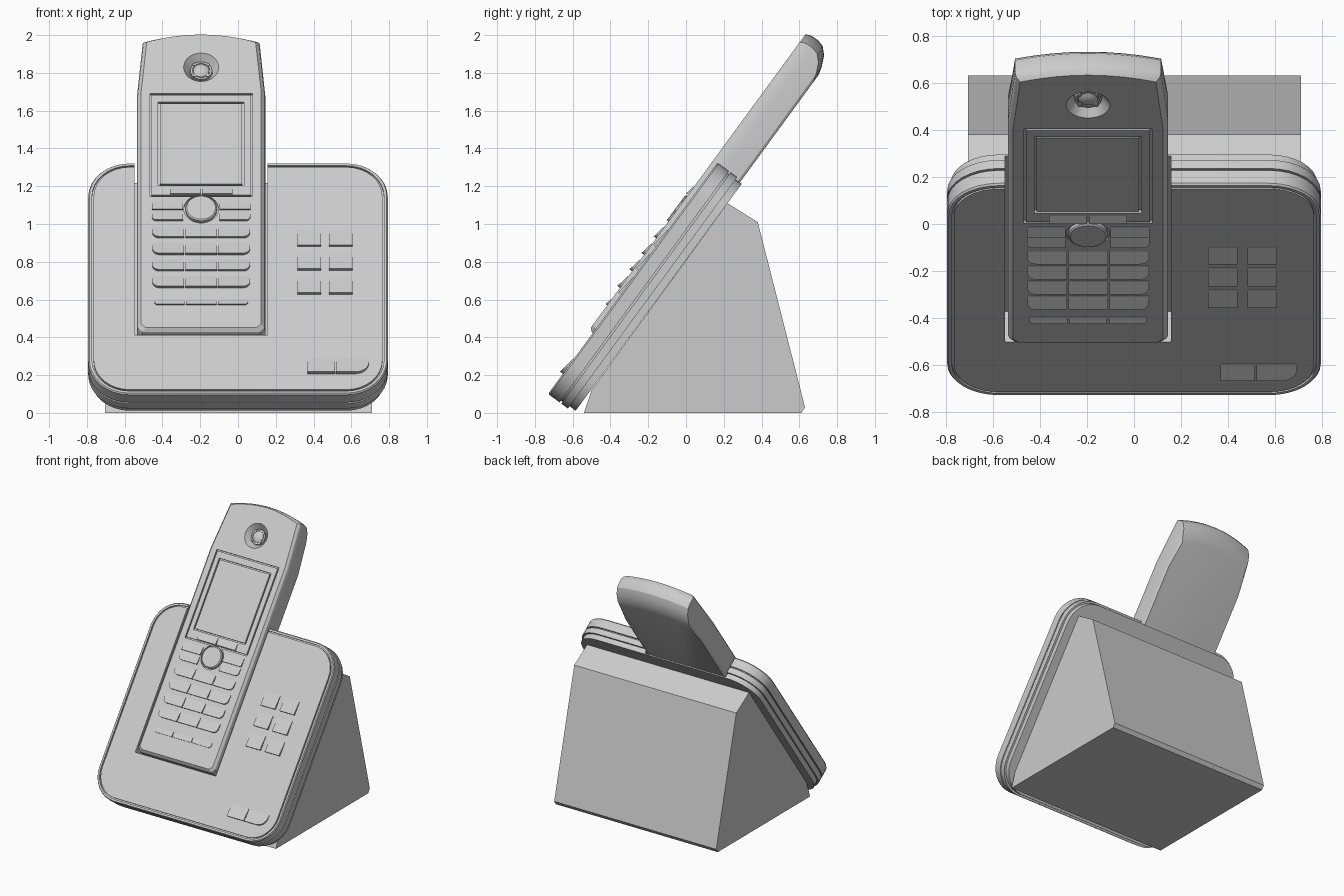
import bpy, bmesh, math
from mathutils import Matrix

if "Cube" in bpy.data.objects:
    bpy.data.objects.remove(bpy.data.objects["Cube"])

grey = bpy.data.materials.new("light_grey")
grey.use_nodes = True
COLOUR = (0.6, 0.6, 0.6, 1)
grey.diffuse_color = COLOUR
grey.node_tree.nodes["Principled BSDF"].inputs["Base Color"].default_value = COLOUR

# Sloped working frame: x across, v up the slope, w out of the front face
TILT = Matrix.Translation((0, -0.73, 0.10)) @ Matrix.Rotation(math.radians(53.8), 4, "X")
MID = -0.195      # handset centre line
FACE = 0.025      # handset front face


def to_v(z, w=0):
    """Height above the ground to distance up the slope."""
    return (z - 0.10 - 0.59 * w) / 0.807


def loft(name, layers, matrix=TILT):
    """Skin equal-length outlines; each layer is (outline, w), w a number or rule."""
    bm = bmesh.new()
    rings = [[bm.verts.new((x, v, w(v) if callable(w) else w)) for x, v in pts]
             for pts, w in layers]
    n = len(rings[0])
    for a, b in zip(rings, rings[1:]):
        for i in range(n):
            j = (i + 1) % n
            bm.faces.new((a[i], a[j], b[j], b[i]))
    bm.faces.new(rings[0][::-1])
    bm.faces.new(rings[-1])
    bmesh.ops.recalc_face_normals(bm, faces=bm.faces)
    me = bpy.data.meshes.new(name)
    bm.to_mesh(me)
    bm.free()
    me.transform(matrix)
    me.materials.append(grey)
    ob = bpy.data.objects.new(name, me)
    bpy.context.collection.objects.link(ob)
    return ob


def box(x0, x1, v0, v1, radii=(0, 0, 0, 0), steps=8):
    """Rectangle with a radius for each corner, counter-clockwise from low left."""
    pts = []
    signs = ((1, 1), (-1, 1), (-1, -1), (1, -1))
    corners = ((x0, v0), (x1, v0), (x1, v1), (x0, v1))
    for k, ((x, v), (sx, sv), r) in enumerate(zip(corners, signs, radii)):
        if not r:
            pts.append((x, v))
            continue
        for s in range(steps + 1):
            a = math.pi * (1 + k / 2 + s / steps / 2)
            pts.append((x + sx * r + r * math.cos(a), v + sv * r + r * math.sin(a)))
    return pts


def circle(x, v, r, n=32):
    return [(x + r * math.cos(2 * math.pi * i / n), v + r * math.sin(2 * math.pi * i / n))
            for i in range(n)]


def select(ob):
    bpy.ops.object.select_all(action="DESELECT")
    ob.select_set(True)
    bpy.context.view_layer.objects.active = ob


def cut(target, layers):
    cutter = loft("cutter", layers)
    cutter.hide_render = True
    mod = target.modifiers.new("cut", "BOOLEAN")
    mod.operation = "DIFFERENCE"
    mod.solver = "EXACT"
    mod.object = cutter
    select(target)
    bpy.ops.object.modifier_apply(modifier=mod.name)
    bpy.data.objects.remove(cutter)


def inlay(name, target, x0, x1, v0, v1, gap=0.009):
    """Panel set flush into a pocket, leaving a narrow groove around it."""
    cut(target, [(box(x0, x1, v0, v1), FACE - 0.014), (box(x0, x1, v0, v1), 0.2)])
    inner = box(x0 + gap, x1 - gap, v0 + gap, v1 - gap)
    return loft(name, [(inner, FACE - 0.02), (inner, FACE)])


def key(name, x0, x1, z0, z1, base, rise, radii=(0, 0, 0, 0)):
    """Button whose lower edge stands proud and upper edge is nearly flush."""
    v0, v1 = to_v(z0, base), to_v(z1, base)
    pts = box(x0, x1, v0, v1, radii)
    return loft(name, [(pts, base - 0.008),
                       (pts, lambda v: base + 0.003 + rise * (v1 - v) / (v1 - v0))])


# Support wedge behind the plate
profile = [(-0.54, 0), (0.61, 0), (0.63, 0.03), (0.38, 1.01), (0.22, 1.11), (-0.5, 0.12)]
SIDEWAYS = Matrix(((0, 0, 1, 0), (1, 0, 0, 0), (0, 1, 0, 0), (0, 0, 0, 1)))
loft("support_wedge", [(profile, -0.705), (profile, 0.71)], SIDEWAYS)


# Charging base plate, with side grooves and a groove round the front panel
def plate_outline(i):
    return box(-0.793 + i, 0.793 - i, i, 1.518 - i, [0.22 - i] * 4)


base = loft("base_plate", [(plate_outline(i), w) for i, w in (
    (0.015, -0.17), (0.015, -0.13), (0, -0.13), (0, -0.086), (0.012, -0.086),
    (0.012, -0.076), (0, -0.076), (0, -0.008), (0.006, 0), (0.02, 0), (0.02, -0.012),
    (0.029, -0.012), (0.029, 0))])
slot = box(MID - 0.352, MID + 0.352, 0.387, 1.7)
cut(base, [(slot, -0.162), (slot, 0.2)])


# Handset body: tapered shoulders and a domed, rounded top end
def handset_outline(i, top):
    half, low, c, end = 0.34 - i, 0.395 + i, 0.025, 0.31 - i
    right = [(half - c, low), (half, low + c), (half, 1.96)]
    arc = [(end * math.cos(math.pi * t / 12), top - 0.05 * math.cos(math.pi * t / 12) ** 2)
           for t in range(13)]
    left = [(-x, v) for x, v in right[::-1]]
    return [(MID + x, v) for x, v in right + arc + left]


handset = loft("handset_body", [(handset_outline(i, top), w) for i, top, w in (
    (0.008, 2.21, -0.158), (0, 2.255, -0.145), (0, 2.31, -0.12), (0, 2.345, -0.085),
    (0, 2.355, -0.05), (0, 2.355, -0.015), (0.006, 2.35, 0.008), (0.022, 2.34, FACE))])

# Earpiece: flared recess with a ring and a domed centre
ear = to_v(1.83, FACE)
cut(handset, [(circle(MID, ear, 0.06), -0.02), (circle(MID, ear, 0.093), FACE),
              (circle(MID, ear, 0.093), 0.2)])
loft("earpiece_ring", [(circle(MID, ear, r), w) for r, w in (
    (0.057, -0.025), (0.057, -0.004), (0.046, -0.004), (0.046, -0.012))])
loft("earpiece_dome", [(circle(MID, ear, r), w) for r, w in (
    (0.042, -0.025), (0.042, -0.004), (0.03, 0.004), (0.012, 0.008))])
for a in range(4):
    t = math.pi * (a / 2 + 0.25)
    x, v = MID + 0.05 * math.cos(t), ear + 0.05 * math.sin(t)
    loft("earpiece_rib", [(circle(x, v, 0.009, 8), -0.022), (circle(x, v, 0.009, 8), 0.002)])

# Display surround, screen and soft keys
low, high = to_v(1.145, FACE), to_v(1.69, FACE)
surround = inlay("display_surround", handset, MID - 0.272, MID + 0.272, low, high)
inlay("screen", surround, MID - 0.228, MID + 0.226, to_v(1.205, FACE), to_v(1.645, FACE))
for side in (-1, 1):
    a, b = sorted((MID + side * 0.004, MID + side * 0.166))
    key("soft_key", a, b, 1.155, 1.195, FACE, 0.01)

# Navigation button in a shallow ring
nav = to_v(1.08, FACE)
cut(handset, [(circle(MID, nav, 0.092), FACE - 0.01), (circle(MID, nav, 0.092), 0.2)])
loft("navigation_button", [(circle(MID, nav, r), w) for r, w in (
    (0.083, FACE - 0.015), (0.083, FACE + 0.006), (0.076, FACE + 0.011))])

# Call keys either side of the navigation button
for z in (1.015, 1.073):
    r = 0.025 if z < 1.05 else 0
    key("left_call_key", MID - 0.26, MID - 0.096, z, z + 0.05, FACE, 0.01, (r, 0, 0, 0))
    key("right_call_key", MID + 0.096, MID + 0.26, z, z + 0.05, FACE, 0.01, (0, r, 0, 0))

# Number keys, outer lower corners rounded
for z in (0.925, 0.837, 0.75, 0.662):
    for col in (-1, 0, 1):
        x = MID + col * 0.174
        radii = (0.035 * (col < 0), 0.035 * (col > 0), 0, 0)
        key("number_key", x - 0.084, x + 0.084, z, z + 0.06, FACE, 0.014, radii)

# Slim bottom row
for col in (-1, 0, 1):
    x = MID + col * 0.168
    key("slim_key", x - 0.08, x + 0.08, 0.57, 0.6, FACE, 0.007,
        (0.02 * (col < 0), 0.02 * (col > 0), 0, 0))

# Base buttons
for x in (0.315, 0.482):
    for z in (0.88, 0.755, 0.628):
        key("base_button", x, x + 0.125, z, z + 0.087, 0, 0.014)
key("play_button", 0.367, 0.514, 0.207, 0.285, 0, 0.016)
key("stop_button", 0.52, 0.693, 0.207, 0.285, 0, 0.016, (0, 0.07, 0, 0))

# Smooth shading on curved walls, sharp elsewhere
for ob in list(bpy.context.collection.objects):
    if ob.type == "MESH" and ob.data.materials and ob.data.materials[0] == grey:
        select(ob)
        bpy.ops.object.shade_smooth_by_angle(angle=math.radians(28))
